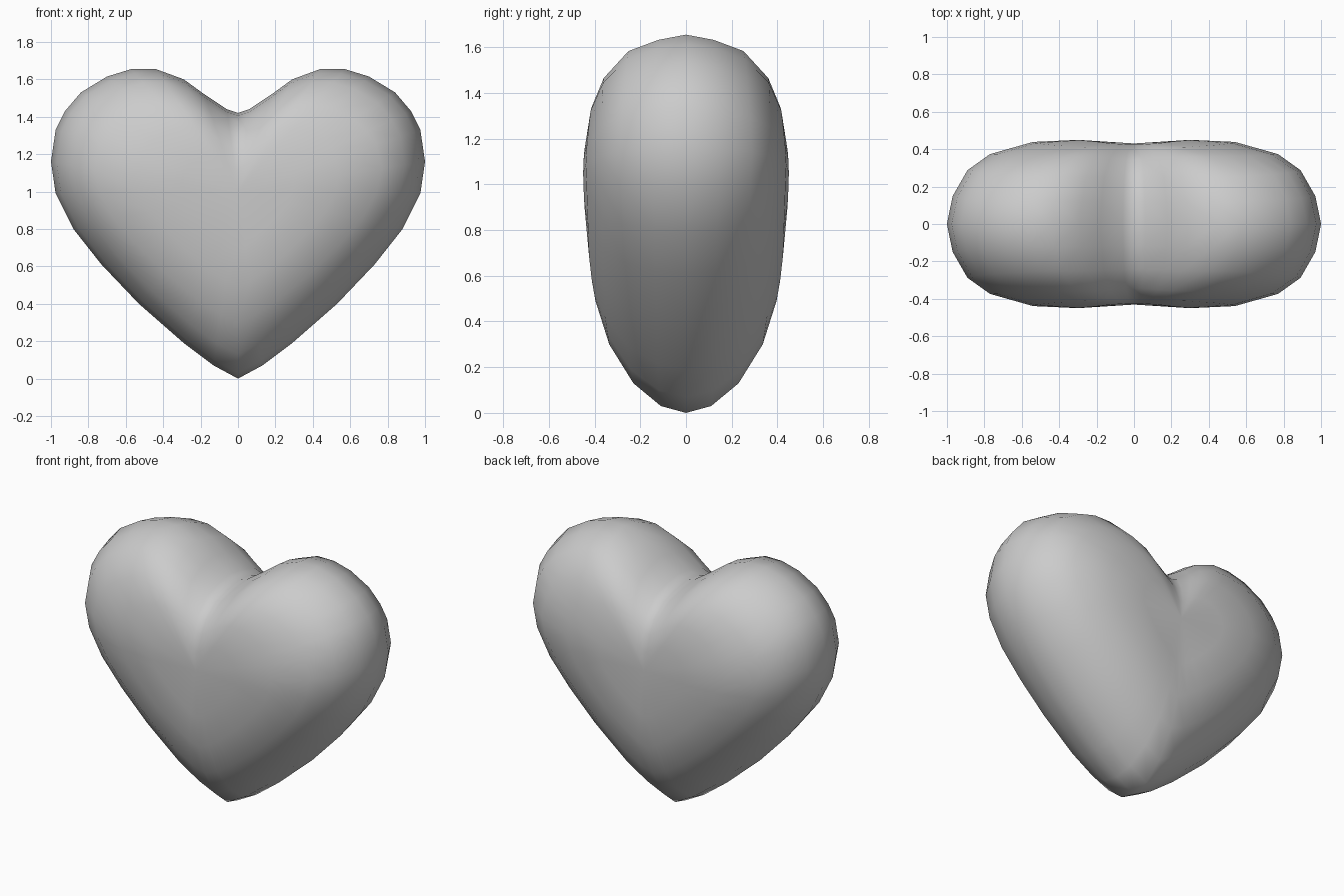
import bpy, bmesh, math

if "Cube" in bpy.data.objects:
    bpy.data.objects.remove(bpy.data.objects["Cube"])

# Right half of the front outline, from the bottom tip up to the cleft (x, z)
HALF = [(0, 0), (.13, .07), (.29, .19), (.53, .40), (.73, .61), (.88, .80),
        (.975, .99), (1, 1.16), (.975, 1.33), (.925, 1.43), (.84, 1.53),
        (.70, 1.615), (.57, 1.655), (.44, 1.655), (.29, 1.60), (.18, 1.52),
        (.06, 1.44), (0, 1.42)]
CENTRE_Z = 1.0
DEPTH = 0.45

# Puffed cross-sections from rim to middle: (fraction of radius, fraction of depth)
BOTTOM = [(1, 0), (.97, .256), (.87, .535), (.70, .78), (.51, .92), (.31, .977)]
SIDE = [(1, 0), (.97, .33), (.89, .64), (.77, .83), (.54, .975), (.30, 1)]
TOP = [(1, 0), (.965, .27), (.89, .56), (.71, .80), (.52, .915), (.28, .985)]


def mix(a, b, f):
    return [(p[0] + (q[0] - p[0]) * f, p[1] + (q[1] - p[1]) * f) for p, q in zip(a, b)]


def section(i):
    if i <= 7:
        return mix(BOTTOM, SIDE, i / 7)
    return mix(SIDE, TOP, min(1, (i - 7) / 5))


def bulge(x):
    # the two lobes are slightly thicker than the middle
    f = min(1, abs(x) / .3)
    return DEPTH * (.957 + .043 * f * f * (3 - 2 * f))


# Full outline: right side up, then mirrored left side down
last = len(HALF) - 1
outline = [(x, z, section(i)) for i, (x, z) in enumerate(HALF)]
outline += [(-HALF[i][0], HALF[i][1], section(i)) for i in range(last - 1, 0, -1)]
n = len(outline)

bm = bmesh.new()
rim = [bm.verts.new((x, 0, z)) for x, z, s in outline]
for side in (-1, 1):
    # rings shrinking from the rim to the middle of the front / back
    prev = rim
    for k in range(1, len(SIDE)):
        ring = []
        for x, z, s in outline:
            t, h = s[k]
            ring.append(bm.verts.new((x * t, side * h * bulge(x * t),
                                      CENTRE_Z + (z - CENTRE_Z) * t)))
        for j in range(n):
            m = (j + 1) % n
            bm.faces.new((prev[j], prev[m], ring[m], ring[j]))
        prev = ring
    pole = bm.verts.new((0, side * bulge(0), CENTRE_Z))
    for j in range(n):
        bm.faces.new((prev[j], prev[(j + 1) % n], pole))
bmesh.ops.recalc_face_normals(bm, faces=bm.faces)

mesh = bpy.data.meshes.new("heart")
bm.to_mesh(mesh)
bm.free()
heart = bpy.data.objects.new("heart", mesh)
bpy.context.collection.objects.link(heart)
for p in mesh.polygons:
    p.use_smooth = True
